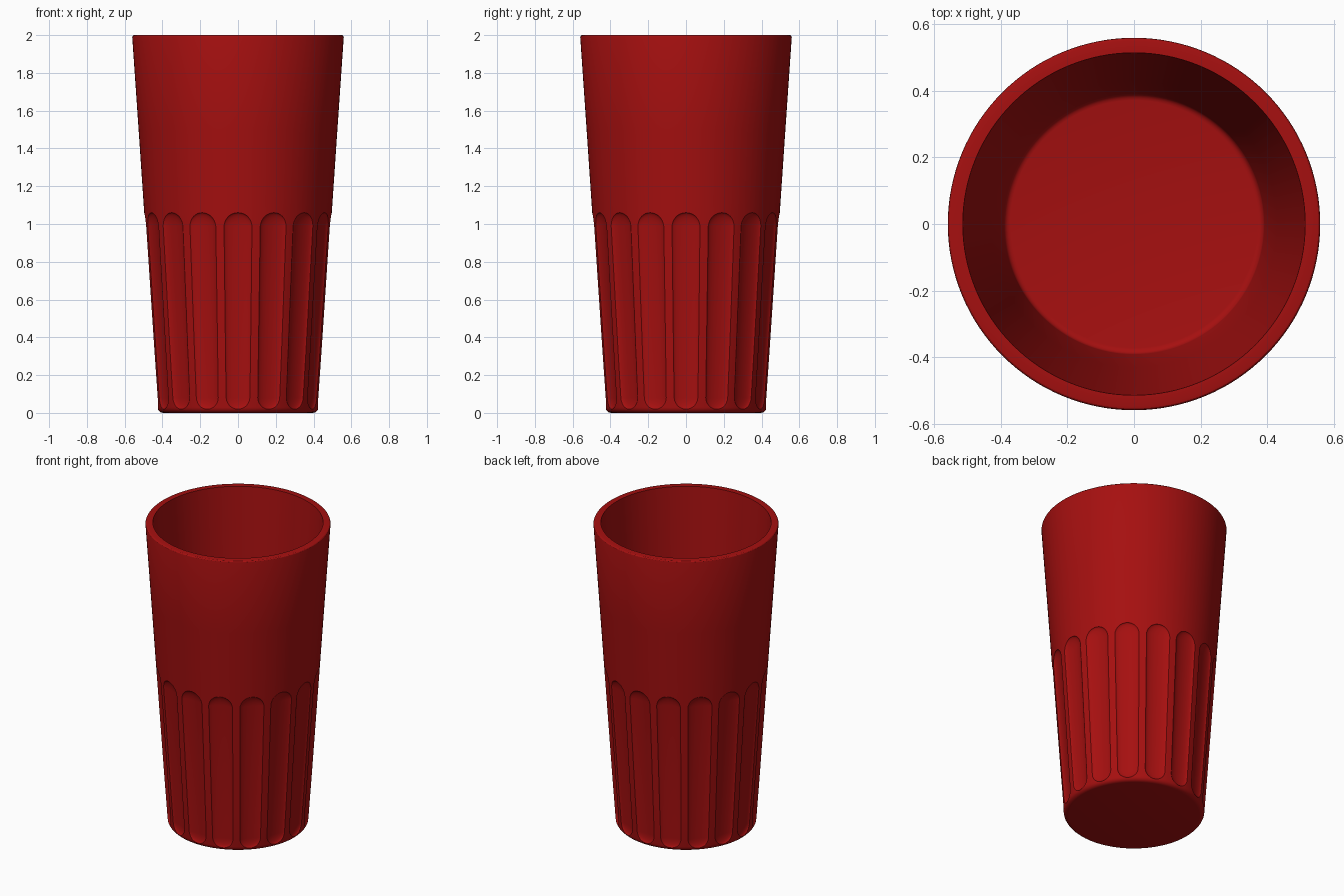
import bpy, bmesh
from math import sin, cos, pi, atan, radians
from mathutils import Matrix

cube = bpy.data.objects.get("Cube")
if cube:
    bpy.data.objects.remove(cube)

SEGMENTS = 128
FLUTES = 16
BASE_R, TOP_R, HEIGHT = 0.425, 0.56, 2.0
SLOPE = (TOP_R - BASE_R) / HEIGHT


def wall(z):
    """Outer wall radius at height z."""
    return BASE_R + SLOPE * z


def make_object(name, bm):
    bmesh.ops.recalc_face_normals(bm, faces=bm.faces)
    mesh = bpy.data.meshes.new(name)
    bm.to_mesh(mesh)
    bm.free()
    obj = bpy.data.objects.new(name, mesh)
    bpy.context.collection.objects.link(obj)
    return obj


def lathe(name, profile):
    """Closed solid of revolution with flat discs at both profile ends."""
    bm = bmesh.new()
    rings = [[bm.verts.new((r * cos(2 * pi * i / SEGMENTS), r * sin(2 * pi * i / SEGMENTS), z))
              for i in range(SEGMENTS)] for r, z in profile]
    for a, b in zip(rings, rings[1:]):
        for i in range(SEGMENTS):
            j = (i + 1) % SEGMENTS
            bm.faces.new((a[i], a[j], b[j], b[i]))
    bm.faces.new(rings[0])
    bm.faces.new(rings[-1])
    return make_object(name, bm)


def arc(cx, cz, radius, start, end, steps=5):
    return [(cx + radius * cos(radians(start + (end - start) * k / steps)),
             cz + radius * sin(radians(start + (end - start) * k / steps))) for k in range(steps + 1)]


# Tumbler: rounded base, sloping wall, softened rim, inner wall and floor
profile = arc(wall(0) - 0.029, 0.03, 0.03, -90, 0)
profile += [(wall(z), z) for z in (0.3, 0.6, 0.9, 1.1, 1.5)]
profile += arc(TOP_R - 0.01, HEIGHT - 0.01, 0.01, 0, 90, 3)
profile += [(0.515, HEIGHT), (0.473, 1.4), (0.431, 0.76)]
profile += arc(0.372, 0.12, 0.02, 0, -90, 4)
tumbler = lathe("tumbler", profile)

# Flute cutters: flattened tapered capsules lying along the wall
LOW, HIGH, LOW_W, HIGH_W, DEPTH = 0.085, 0.982, 0.066, 0.078, 0.02
bm = bmesh.new()
for n in range(FLUTES):
    part = bmesh.ops.create_uvsphere(bm, u_segments=32, v_segments=17, radius=1)["verts"]
    for v in part:
        upper = v.co.z > 0
        width, z0 = (HIGH_W, HIGH) if upper else (LOW_W, LOW)
        z = z0 + v.co.z * width
        v.co = (wall(z) + v.co.x * DEPTH, v.co.y * width, z)
    bmesh.ops.rotate(bm, verts=part, matrix=Matrix.Rotation(2 * pi * n / FLUTES, 3, "Z"))
cutter = make_object("flute_cutter", bm)
cutter.hide_render = True

# Carve the flutes into the wall
cut = tumbler.modifiers.new("flutes", "BOOLEAN")
cut.operation = "DIFFERENCE"
cut.solver = "EXACT"
cut.object = cutter
bpy.ops.object.select_all(action="DESELECT")
tumbler.select_set(True)
bpy.context.view_layer.objects.active = tumbler
bpy.ops.object.modifier_apply(modifier=cut.name)
bpy.data.objects.remove(cutter)

# Red plastic
red = bpy.data.materials.new("deep red")
red.use_nodes = True
color = (0.38, 0.005, 0.005, 1)
red.diffuse_color = color
red.node_tree.nodes["Principled BSDF"].inputs["Base Color"].default_value = color
tumbler.data.materials.clear()
tumbler.data.materials.append(red)

bpy.ops.object.shade_smooth_by_angle(angle=radians(25))
